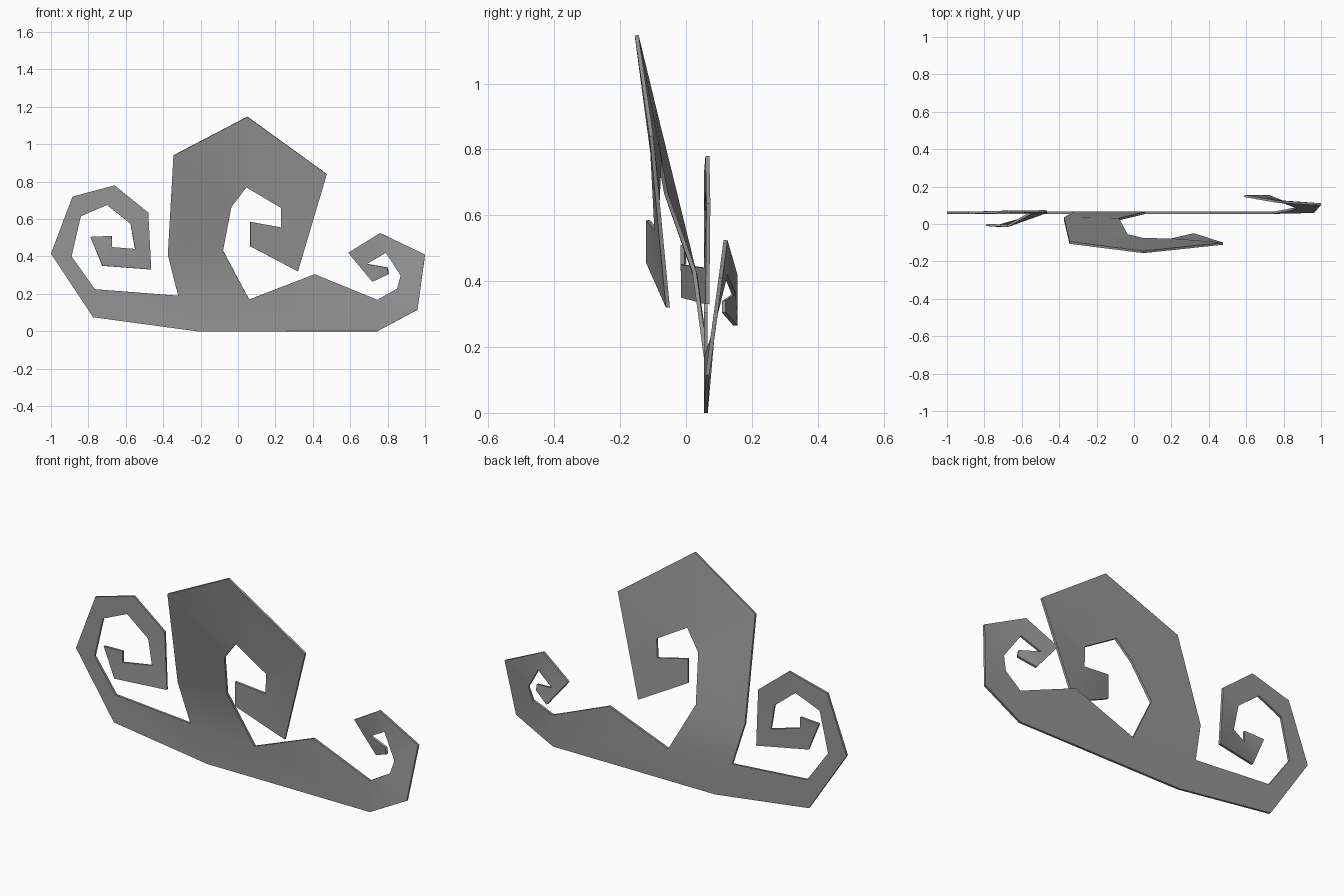
import bpy
import bmesh
import math

old_cube = bpy.data.objects.get("Cube")
if old_cube:
    bpy.data.objects.remove(old_cube, do_unlink=True)

PLATE_THICKNESS = 0.012
BASE_Y = 0.06


def make_material(name, color):
    material = bpy.data.materials.new(name)
    material.use_nodes = True
    material.diffuse_color = color
    shader = material.node_tree.nodes["Principled BSDF"]
    shader.inputs["Base Color"].default_value = color
    return material


# Each row crosses a curl: outer edge (x, z, y), inner edge (x, z, y)
left_curl = [
    ((-.22, 0, BASE_Y), (-.32, .19, BASE_Y)),
    ((-.775, .075, BASE_Y), (-.765, .225, BASE_Y)),
    ((-1, .415, BASE_Y), (-.89, .4, BASE_Y)),
    ((-.885, .72, BASE_Y), (-.84, .615, BASE_Y)),
    ((-.66, .78, .065), (-.7, .675, .065)),
    ((-.48, .635, .068), (-.575, .575, .065)),
    ((-.465, .33, .065), (-.55, .44, .06)),
    ((-.725, .35, -.01), (-.675, .45, -.01)),
    ((-.79, .505, -.005), (-.675, .51, -.01)),
]

centre_curl = [
    ((-.32, .19, BASE_Y), (.06, .17, BASE_Y)),
    ((-.375, .41, .03), (-.08, .43, .025)),
    ((-.345, .94, -.1), (-.035, .665, -.06)),
    ((.05, 1.147, -.15), (.045, .77, -.08)),
    ((.475, .84, -.105), (.23, .66, -.085)),
    ((.32, .32, -.055), (.23, .555, -.09)),
    ((.065, .455, -.115), (.065, .585, -.115)),
]

right_curl = [
    ((.745, 0, BASE_Y), (.745, .168, BASE_Y)),
    ((.96, .115, .065), (.85, .227, .08)),
    ((1, .41, .105), (.87, .297, .09)),
    ((.76, .525, .12), (.79, .42, .12)),
    ((.59, .42, .15), (.69, .36, .145)),
    ((.72, .265, .15), (.69, .36, .145)),
    ((.805, .305, .115), (.8, .34, .115)),
]

# Flat foot that joins the roots of the three curls
foot = [
    left_curl[0][0],
    right_curl[0][0],
    right_curl[0][1],
    (.41, .305, BASE_Y),
    centre_curl[0][1],
    left_curl[0][1],
]

bm = bmesh.new()
shared = {}


def vertex(point):
    """Reuse the vertex where two parts or rows meet."""
    if point not in shared:
        x, z, y = point
        shared[point] = bm.verts.new((x, y, z))
    return shared[point]


def add_face(points):
    unique = list(dict.fromkeys(points))
    bm.faces.new([vertex(point) for point in unique])


def add_curl(rows):
    for (outer, inner), (next_outer, next_inner) in zip(rows, rows[1:]):
        add_face((outer, next_outer, next_inner, inner))


add_face(foot)
for curl in (left_curl, centre_curl, right_curl):
    add_curl(curl)
bmesh.ops.recalc_face_normals(bm, faces=bm.faces)

mesh = bpy.data.meshes.new("curled_ornament")
bm.to_mesh(mesh)
bm.free()
mesh.materials.append(make_material("plain grey", (.3, .3, .3, 1)))
ornament = bpy.data.objects.new("curled_ornament", mesh)
bpy.context.collection.objects.link(ornament)

# Give the bent sheet its even plate thickness
bpy.ops.object.select_all(action="DESELECT")
ornament.select_set(True)
bpy.context.view_layer.objects.active = ornament
plate = ornament.modifiers.new("plate_thickness", "SOLIDIFY")
plate.thickness = PLATE_THICKNESS
plate.offset = 0
bpy.ops.object.modifier_apply(modifier=plate.name)
bpy.ops.object.shade_smooth_by_angle(angle=math.radians(40))
